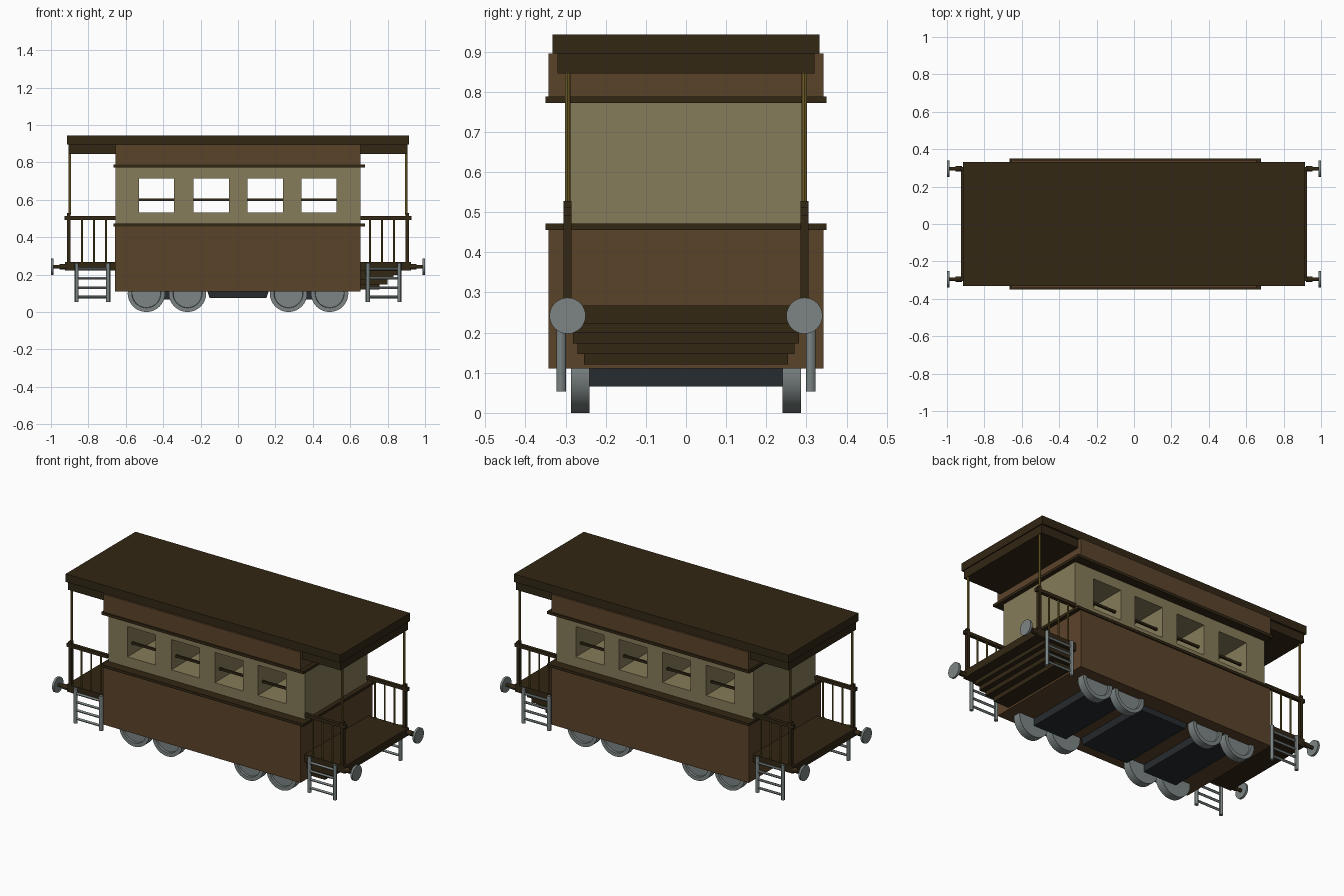
import bpy, bmesh, math
from mathutils import Matrix, Vector

if "Cube" in bpy.data.objects:
    bpy.data.objects.remove(bpy.data.objects["Cube"])


def material(name, rgb):
    m = bpy.data.materials.new(name)
    m.diffuse_color = (*rgb, 1)
    m.use_nodes = True
    m.node_tree.nodes["Principled BSDF"].inputs["Base Color"].default_value = m.diffuse_color
    return m


BROWN = material("brown_wood", (0.105, 0.056, 0.023))
DARK = material("dark_wood", (0.032, 0.020, 0.007))
CREAM = material("cream_paint", (0.24, 0.20, 0.10))
BRASS = material("brass", (0.16, 0.11, 0.02))
STEEL = material("steel", (0.20, 0.235, 0.23))
IRON = material("dark_iron", (0.02, 0.025, 0.028))


def finish(name, bm, mat):
    me = bpy.data.meshes.new(name)
    bmesh.ops.recalc_face_normals(bm, faces=bm.faces)
    bm.to_mesh(me)
    bm.free()
    ob = bpy.data.objects.new(name, me)
    bpy.context.collection.objects.link(ob)
    if mat:
        me.materials.append(mat)
    return ob


def add_box(bm, x, y, z):
    lo, hi = Vector((x[0], y[0], z[0])), Vector((x[1], y[1], z[1]))
    size = hi - lo
    mat = Matrix.Translation((lo + hi) / 2) @ Matrix.Diagonal((*[abs(s) for s in size], 1))
    return bmesh.ops.create_cube(bm, size=1, matrix=mat)["verts"]


def box(name, x, y, z, mat):
    bm = bmesh.new()
    add_box(bm, x, y, z)
    return finish(name, bm, mat)


def add_rod(bm, a, b, r, sides=12):
    a, b = Vector(a), Vector(b)
    rot = (b - a).to_track_quat("Z", "Y").to_matrix().to_4x4()
    bmesh.ops.create_cone(bm, cap_ends=True, segments=sides, radius1=r, radius2=r,
                          depth=(b - a).length, matrix=Matrix.Translation((a + b) / 2) @ rot)


def rods(name, spans, r, mat, sides=12):
    bm = bmesh.new()
    for a, b in spans:
        add_rod(bm, a, b, r, sides)
    return finish(name, bm, mat)


# Carriage body: wide lower panel, recessed window band, upper fascia
box("lower_body", (-0.658, 0.656), (-0.343, 0.343), (0.11, 0.46), BROWN)
band = box("window_band", (-0.656, 0.654), (-0.295, 0.295), (0.46, 0.785), CREAM)
box("upper_fascia", (-0.655, 0.655), (-0.343, 0.343), (0.785, 0.895), BROWN)
for name, z in (("lower_trim", 0.464), ("upper_trim", 0.780)):
    box(name, (-0.665, 0.68), (-0.35, 0.35), (z - 0.008, z + 0.008), DARK)

# Window openings, cut right through
bm = bmesh.new()
windows = (-0.435, -0.143, 0.146, 0.433)
for x in windows:
    add_box(bm, (x - 0.094, x + 0.094), (-0.5, 0.5), (0.533, 0.715))
cutter = finish("window_cutter", bm, None)
cutter.hide_render = True
mod = band.modifiers.new("windows", "BOOLEAN")
mod.object, mod.operation, mod.solver = cutter, "DIFFERENCE", "EXACT"
bpy.context.view_layer.objects.active = band
bpy.ops.object.modifier_apply(modifier=mod.name)
bpy.data.objects.remove(cutter)

# Window bars
bm = bmesh.new()
for x in windows:
    for s in (-1, 1):
        add_box(bm, (x - 0.096, x + 0.096), (s * 0.25 - 0.006, s * 0.25 + 0.006), (0.594, 0.607))
finish("window_bars", bm, DARK)

# Roof in two layers
box("roof_top", (-0.915, 0.913), (-0.332, 0.332), (0.895, 0.943), DARK)
box("roof_underlayer", (-0.907, 0.907), (-0.32, 0.32), (0.845, 0.895), DARK)

# Both end platforms with their fittings
for end, e in (("left", -1), ("right", 1)):
    box(end + "_platform", (e * 0.65, e * 0.925), (-0.305, 0.305), (0.222, 0.267), DARK)
    for side, s in (("front", -1), ("back", 1)):
        tag = end + "_" + side
        y = s * 0.295
        # Corner post, handrail and base rail
        bm = bmesh.new()
        add_box(bm, (e * 0.896, e * 0.914), (y - 0.01, y + 0.01), (0.26, 0.528))
        add_box(bm, (e * 0.655, e * 0.928), (y - 0.01, y + 0.01), (0.492, 0.512))
        finish(tag + "_railing", bm, DARK)
        rods(tag + "_balusters", [((e * x, y, 0.26), (e * x, y, 0.495))
                                  for x in (0.705, 0.77, 0.835)], 0.005, BRASS, 8)
        rods(tag + "_roof_post", [((e * 0.9, y, 0.52), (e * 0.9, y, 0.85))], 0.007, BRASS)
        # Buffer
        bm = bmesh.new()
        add_rod(bm, (e * 0.9, y, 0.242), (e * 0.99, y, 0.242), 0.010, 16)
        add_rod(bm, (e * 0.92, y, 0.242), (e * 0.955, y, 0.242), 0.015, 16)
        finish(tag + "_buffer_shaft", bm, DARK)
        rods(tag + "_buffer_disc", [((e * 0.987, y, 0.242), (e * 1.0, y, 0.242))], 0.045, STEEL, 32)
        # Ladder
        yl = s * 0.311
        rods(tag + "_ladder_legs", [((e * x, yl, 0.053), (e * x, yl, 0.262))
                                    for x in (0.693, 0.863)], 0.0115, STEEL)
        rods(tag + "_ladder_rungs", [((e * 0.693, yl, z), (e * 0.863, yl, z))
                                     for z in (0.08, 0.13, 0.18, 0.23)], 0.007, STEEL)

# Stepped boards below the right platform
for i, (x, y) in enumerate(((0.86, 0.285), (0.832, 0.282), (0.80, 0.27), (0.757, 0.254))):
    top = 0.225 - i * 0.026
    box("step_board_%d" % (i + 1), (0.65, x), (-y, y), (top - 0.026, top), DARK)

# Undercarriage: bogies and tapered centre tank
for name, c in (("left_bogie", -0.38), ("right_bogie", 0.38)):
    box(name, (c - 0.11, c + 0.11), (-0.24, 0.24), (0.066, 0.13), IRON)
bm = bmesh.new()
for v in add_box(bm, (-0.165, 0.165), (-0.24, 0.24), (0.075, 0.115)):
    if v.co.z < 0.1:
        v.co.x *= 0.92
finish("centre_tank", bm, IRON)

# Wheels with a recessed face inside the tyre
for i, x in enumerate((-0.49, -0.27, 0.27, 0.49)):
    for side, s in (("front", -1), ("back", 1)):
        bm = bmesh.new()
        add_rod(bm, (x, s * 0.24, 0.1), (x, s * 0.287, 0.1), 0.1, 32)
        bm.normal_update()
        cap = [f for f in bm.faces if f.normal.y * s > 0.9]
        bmesh.ops.inset_region(bm, faces=cap, thickness=0.022)
        bmesh.ops.inset_region(bm, faces=cap, thickness=0.002, depth=-0.012)
        finish("%s_wheel_%d" % (side, i + 1), bm, STEEL)

# Smooth round parts, keep edges sharp
for ob in bpy.context.collection.objects:
    ob.select_set(any(k in ob.name for k in ("buffer", "ladder", "wheel", "post", "baluster")))
    if ob.select_get():
        bpy.context.view_layer.objects.active = ob
bpy.ops.object.shade_smooth_by_angle(angle=math.radians(30))
